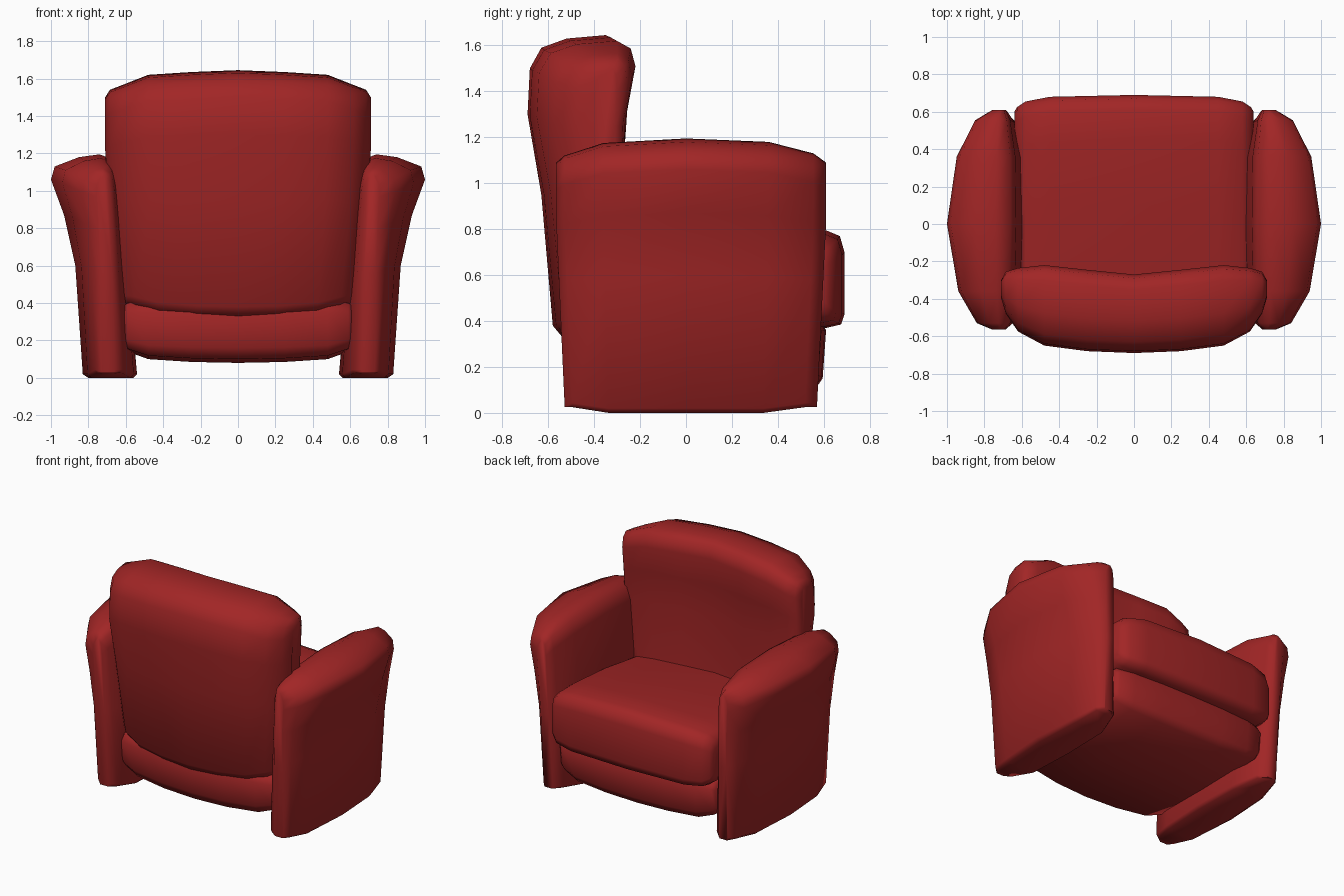
import bpy, bmesh, math

if "Cube" in bpy.data.objects:
    bpy.data.objects.remove(bpy.data.objects["Cube"])

red = bpy.data.materials.new("red leather")
red.diffuse_color = (0.36, 0.019, 0.019, 1)
red.use_nodes = True
red.node_tree.nodes["Principled BSDF"].inputs["Base Color"].default_value = red.diffuse_color


def loft(name, rings):
    """Skin a list of equal-length rings and cap both ends."""
    bm = bmesh.new()
    loops = [[bm.verts.new(p) for p in ring] for ring in rings]
    n = len(loops[0])
    for a, b in zip(loops, loops[1:]):
        for i in range(n):
            j = (i + 1) % n
            bm.faces.new((a[i], a[j], b[j], b[i]))
    bm.faces.new(loops[0])
    bm.faces.new(loops[-1])
    bmesh.ops.recalc_face_normals(bm, faces=bm.faces)
    mesh = bpy.data.meshes.new(name)
    bm.to_mesh(mesh)
    bm.free()
    mesh.materials.append(red)
    obj = bpy.data.objects.new(name, mesh)
    bpy.context.collection.objects.link(obj)
    bpy.context.view_layer.objects.active = obj
    obj.select_set(True)
    bpy.ops.object.shade_smooth_by_angle(angle=math.radians(65))
    obj.select_set(False)
    return obj


def padded(name, section, half, taper=lambda z: 1):
    """Sweep a (y, z) section across x; each station refits it to
    (x, y_low, y_high, z_low, z_high). Stations are mirrored in x."""
    ys, zs = [p[0] for p in section], [p[1] for p in section]
    y0, y1, z0, z1 = min(ys), max(ys), min(zs), max(zs)
    stations = [(-s[0],) + s[1:] for s in half[:0:-1]] + half
    rings = []
    for x, a, b, c, d in stations:
        rings.append([(x * taper(z), a + (y - y0) / (y1 - y0) * (b - a),
                       c + (z - z0) / (z1 - z0) * (d - c)) for y, z in section])
    return loft(name, rings)


# backrest, narrower towards the bottom
padded("backrest",
       [(-.53, .32), (-.58, .38), (-.63, .95), (-.69, 1.3), (-.68, 1.5), (-.63, 1.59),
        (-.52, 1.63), (-.35, 1.645), (-.29, 1.61), (-.27, 1.53), (-.305, 1.33),
        (-.32, 1.1), (-.32, .7), (-.30, .36)],
       [(0, -.69, -.27, .32, 1.645), (.25, -.68, -.245, .325, 1.635),
        (.48, -.65, -.22, .345, 1.62), (.62, -.575, -.235, .38, 1.565),
        (.685, -.48, -.255, .39, 1.54), (.71, -.40, -.30, .41, 1.50)],
       lambda z: .88 + .12 * min(1, (z - .3) / .85))

# seat cushion
padded("seat_cushion",
       [(.69, .70), (.69, .43), (.675, .385), (.61, .37), (-.36, .37), (-.36, .69),
        (.1, .765), (.45, .795), (.61, .795), (.67, .77)],
       [(0, -.36, .69, .37, .795), (.45, -.36, .68, .375, .78),
        (.58, -.35, .655, .39, .755), (.625, -.34, .625, .42, .72),
        (.64, -.33, .60, .46, .68)])

# base below the cushion
padded("seat_base",
       [(.56, .10), (.595, .15), (.61, .36), (.57, .42), (-.50, .42), (-.54, .35),
        (-.53, .16), (-.49, .10), (0, .08)],
       [(0, -.54, .61, .08, .42), (.25, -.53, .605, .085, .42),
        (.48, -.50, .59, .10, .415), (.59, -.47, .565, .14, .40),
        (.615, -.45, .55, .17, .38)])

# flared arms, bulging outward at mid length
ARM = [(.56, 0), (.80, 0), (.83, .02), (.87, .6), (.93, .87), (1.0, 1.06), (.98, 1.13),
       (.85, 1.18), (.74, 1.195), (.66, 1.165), (.63, 1.08), (.59, .6), (.54, .02)]
# (y, inner width, outer width, top height)
ENDS = [(-.565, .3, .16, 1.09), (-.53, .6, .45, 1.12), (-.36, .9, .79, 1.175),
        (0, 1, 1, 1.195), (.36, .95, .82, 1.18), (.555, .6, .48, 1.13), (.61, .3, .16, 1.09)]
for name, side in (("right_arm", 1), ("left_arm", -1)):
    rings = []
    for y, w_in, w_out, top in ENDS:
        ring = []
        for x, z in ARM:
            d = x - .71
            base = .025 * (abs(y) > .5)
            ring.append((side * (.71 + d * (w_out if d > 0 else w_in)),
                         y * (.935 + .065 * min(1, z / .9)),
                         base + z / 1.195 * (top - base)))
        rings.append(ring)
    loft(name, rings)
